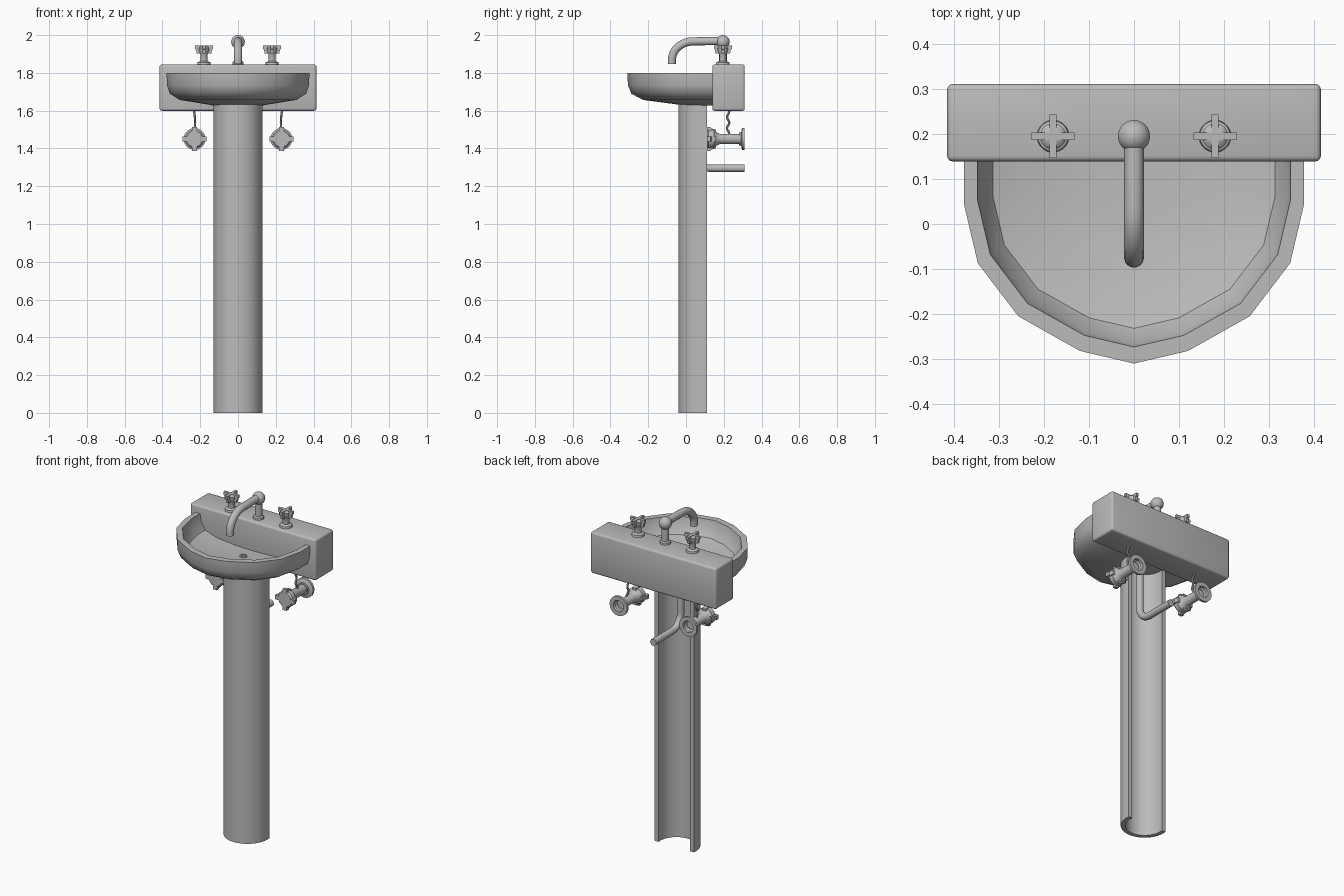
import bpy, bmesh
from math import sin, cos, pi, radians
from mathutils import Matrix, Vector

cube = bpy.data.objects.get("Cube")
if cube:
    bpy.data.objects.remove(cube)

grey = bpy.data.materials.new("plain grey")
grey.use_nodes = True
grey.diffuse_color = (0.5, 0.5, 0.5, 1)
grey.node_tree.nodes["Principled BSDF"].inputs["Base Color"].default_value = (0.5, 0.5, 0.5, 1)


def finish(name, bm, angle=40):
    bmesh.ops.remove_doubles(bm, verts=bm.verts, dist=1e-5)
    bmesh.ops.recalc_face_normals(bm, faces=bm.faces)
    mesh = bpy.data.meshes.new(name)
    bm.to_mesh(mesh)
    bm.free()
    mesh.materials.append(grey)
    ob = bpy.data.objects.new(name, mesh)
    bpy.context.scene.collection.objects.link(ob)
    bpy.ops.object.select_all(action='DESELECT')
    ob.select_set(True)
    bpy.context.view_layer.objects.active = ob
    bpy.ops.object.shade_smooth_by_angle(angle=radians(angle))
    return ob


def loft(bm, rings, closed):
    """Skin successive rings of points with quads."""
    rows = [[bm.verts.new(p) for p in ring] for ring in rings]
    n = len(rows[0])
    for a, b in zip(rows, rows[1:]):
        for i in range(n if closed else n - 1):
            j = (i + 1) % n
            bm.faces.new((a[i], a[j], b[j], b[i]))
    return rows


def lathe(bm, profile, sides=20):
    loft(bm, [[(r * cos(2 * pi * i / sides), r * sin(2 * pi * i / sides), z)
               for i in range(sides)] for r, z in profile], True)


def fins(bm, reach, half, low, high):
    """Four arms around the axis, tapering inward at the bottom."""
    for k in range(4):
        turn = Matrix.Rotation(k * pi / 2, 3, 'Z')
        rings = []
        for z, r in ((low, reach * 0.8), ((low + high) / 2, reach * 0.88),
                     ((low + high) / 2 + 0.004, reach), (high, reach)):
            rings.append([turn @ Vector(p) for p in
                          ((0, -half, z), (r, -half, z), (r, half, z), (0, half, z))])
        rows = loft(bm, rings, True)
        bm.faces.new(rows[0])
        bm.faces.new(rows[-1])


def tube(name, path, radius, sides=14):
    """Sweep a circle along a path."""
    pts = [Vector(p) for p in path]
    bm = bmesh.new()
    rings, side = [], Vector((1, 0, 0))
    for i, p in enumerate(pts):
        t = (pts[min(i + 1, len(pts) - 1)] - pts[max(i - 1, 0)]).normalized()
        u = (side - t * side.dot(t)).normalized()
        v = t.cross(u)
        rings.append([p + radius * (u * cos(2 * pi * k / sides) + v * sin(2 * pi * k / sides))
                      for k in range(sides)])
    rows = loft(bm, rings, True)
    bm.faces.new(rows[0])
    bm.faces.new(rows[-1])
    return finish(name, bm)


# Back slab with softened edges
bm = bmesh.new()
bmesh.ops.create_cube(bm, size=1, matrix=Matrix.Translation((0, 0.225, 1.722))
                      @ Matrix.Diagonal((0.83, 0.172, 0.245, 1)))
bmesh.ops.bevel(bm, geom=bm.edges[:], offset=0.012, segments=3, profile=0.5, affect='EDGES')
finish("back_slab", bm)

# Half bowl: one outline scaled towards the slab at each height
half = [(0.378, 0.15), (0.378, 0.045), (0.347, -0.087), (0.257, -0.205), (0.12, -0.282)]
outline = half + [(0, -0.31)] + [(-x, y) for x, y in reversed(half)]
levels = [(0, 1.626), (0.35, 1.628), (0.82, 1.657), (0.955, 1.69), (0.995, 1.735), (1, 1.8),
          (0.92, 1.8), (0.90, 1.755), (0.83, 1.71), (0.62, 1.685), (0.3, 1.673), (0, 1.67)]
bm = bmesh.new()
loft(bm, [[(x * s, 0.15 + (y - 0.15) * s, z) for x, y in outline] for s, z in levels], False)
finish("basin", bm)

# Drain cover with small raised studs
bm = bmesh.new()
lathe(bm, [(0, 0.005), (0.02, 0.005), (0.022, 0)], 16)
for k in range(5):
    a = 2 * pi * k / 5
    bmesh.ops.create_cube(bm, size=0.006, matrix=Matrix.Translation((0.012 * cos(a), 0.012 * sin(a), 0.005)))
finish("drain", bm).location = (0, 0.05, 1.672)

# Pedestal: a C-shaped shell open at the back
bm = bmesh.new()


def arc(r):
    pts = [(r * cos(pi + pi * i / 20), 0.09 + r * sin(pi + pi * i / 20)) for i in range(21)]
    return [(-r, 0.11)] + pts + [(r, 0.11)]


section = arc(0.13) + arc(0.105)[::-1]
loft(bm, [[(x, y, z) for x, y in section] for z in (0, 1.64)], True)
bm.verts.ensure_lookup_table()
n = len(section)
for base in (0, n):
    for i in range(n // 2 - 1):
        bm.faces.new([bm.verts[base + k] for k in (i, i + 1, n - 2 - i, n - 1 - i)])
finish("pedestal", bm)

# Spout column with ball top
bm = bmesh.new()
ball = [(0.036 * cos(a), 0.119 + 0.036 * sin(a)) for a in [radians(d) for d in range(-50, 91, 14)]]
lathe(bm, [(0, 0), (0.03, 0), (0.029, 0.012), (0.021, 0.018), (0.021, 0.095)] + ball + [(0, 0.155)], 24)
finish("spout_column", bm).location = (0, 0.195, 1.845)

# Curved spout
bend = [(0, 0.04 - 0.115 * sin(a), 1.867 + 0.1 * cos(a)) for a in [pi / 2 * i / 10 for i in range(11)]]
tube("spout", [(0, 0.19, 1.968), (0, 0.12, 1.968)] + bend + [(0, -0.075, 1.848)], 0.022)

# Waste pipe dropping inside the pedestal and turning to the wall
bend = [(0, 0.13 - 0.08 * cos(a), 1.375 - 0.08 * sin(a)) for a in [pi / 2 * i / 8 for i in range(9)]]
tube("waste_pipe", [(0, 0.05, 1.64)] + bend + [(0, 0.31, 1.295)], 0.02)

for s, label in ((1, "left"), (-1, "right")):
    # Tap on the slab
    bm = bmesh.new()
    lathe(bm, [(0, 0), (0.036, 0), (0.034, 0.011), (0.019, 0.018), (0.018, 0.05), (0.023, 0.06),
               (0.028, 0.075), (0.029, 0.088), (0.02, 0.097), (0, 0.1)])
    fins(bm, 0.048, 0.008, 0.057, 0.1)
    finish(label + "_tap", bm).location = (s * 0.18, 0.195, 1.845)

    # Wall valve with hollow flange, pointing forward
    bm = bmesh.new()
    lathe(bm, [(0, 0.03), (0.034, 0.03), (0.034, 0), (0.058, 0), (0.058, 0.014), (0.034, 0.018),
               (0.027, 0.026), (0.027, 0.13), (0.035, 0.148), (0.049, 0.162), (0.05, 0.19),
               (0.042, 0.198), (0, 0.2)])
    fins(bm, 0.063, 0.013, 0.152, 0.199)
    valve = finish(label + "_valve", bm)
    valve.location = (s * 0.23, 0.31, 1.45)
    valve.rotation_euler = (pi / 2, 0, 0)

    # Wavy supply hose from the slab to the valve
    tube(label + "_hose", [(s * (0.235 - 0.008 * sin(i * 0.16)), 0.223 + 0.006 * sin(i * 0.8),
                            1.61 - 0.15 * i / 20) for i in range(21)], 0.006, 8)
